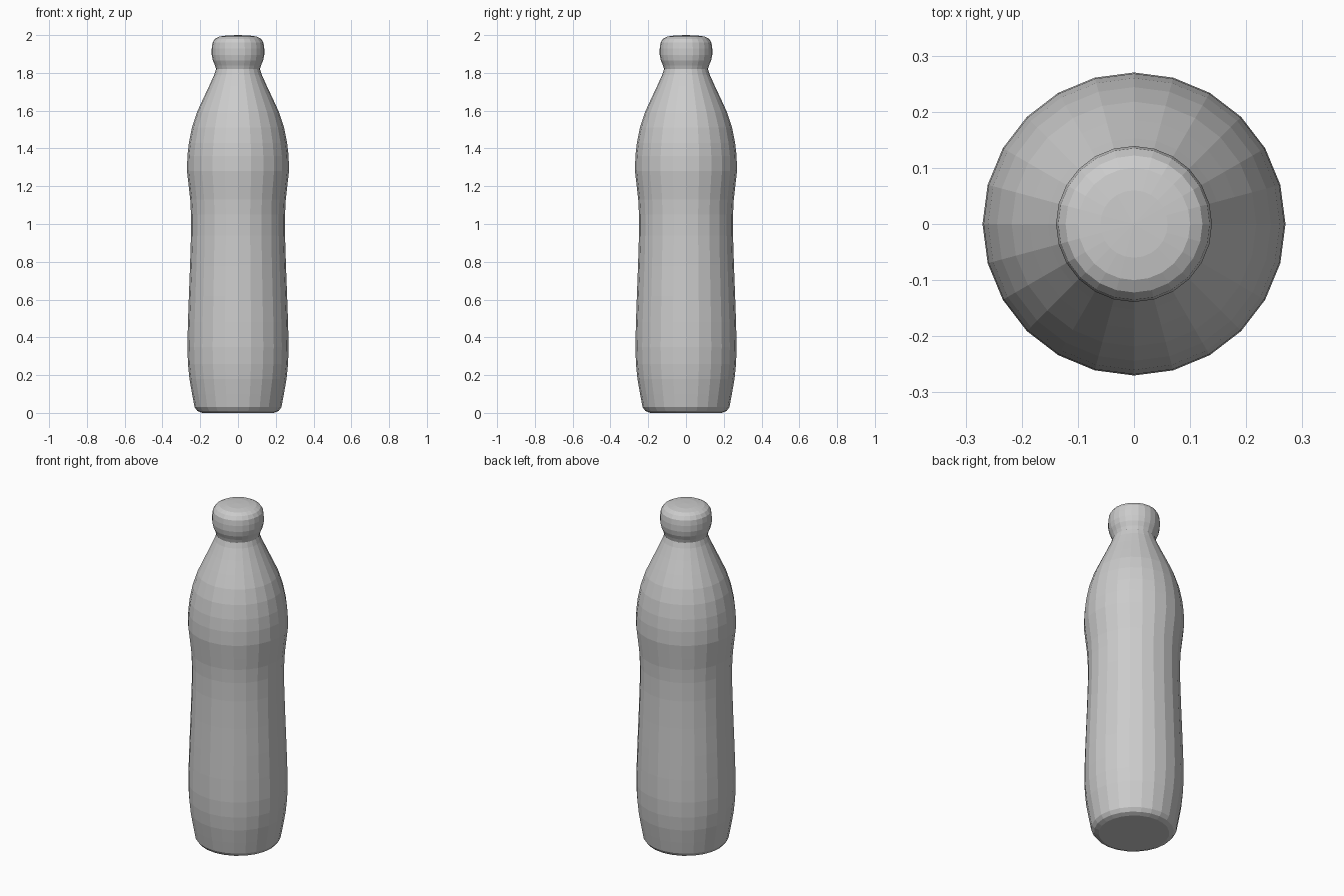
import bpy
import bmesh
from math import cos, sin, tau

if "Cube" in bpy.data.objects:
    bpy.data.objects.remove(bpy.data.objects["Cube"])

SIDES = 24


def lathe(name, profile):
    """Revolve (radius, z) points around z; radius 0 makes a pole."""
    bm = bmesh.new()
    rings = []
    for r, z in profile:
        if r == 0:
            rings.append([bm.verts.new((0, 0, z))] * SIDES)
        else:
            rings.append([bm.verts.new((r * cos(tau * i / SIDES), r * sin(tau * i / SIDES), z))
                          for i in range(SIDES)])
    for low, high in zip(rings, rings[1:]):
        for i in range(SIDES):
            j = (i + 1) % SIDES
            corners = list(dict.fromkeys((low[i], low[j], high[j], high[i])))
            bm.faces.new(corners)
    bmesh.ops.recalc_face_normals(bm, faces=bm.faces)
    mesh = bpy.data.meshes.new(name)
    bm.to_mesh(mesh)
    bm.free()
    obj = bpy.data.objects.new(name, mesh)
    bpy.context.collection.objects.link(obj)
    return obj


# Bottle body: base, gently waisted grip, shoulder and narrow neck
lathe("bottle_body", [
    (0, 0), (0.19, 0), (0.215, 0.01), (0.23, 0.03), (0.243, 0.10), (0.257, 0.18),
    (0.265, 0.26), (0.268, 0.35), (0.265, 0.48), (0.260, 0.62), (0.254, 0.78),
    (0.249, 0.94), (0.249, 1.05), (0.253, 1.13), (0.261, 1.20), (0.270, 1.28),
    (0.268, 1.36), (0.260, 1.43), (0.244, 1.51), (0.218, 1.59), (0.186, 1.66),
    (0.153, 1.73), (0.126, 1.79), (0.116, 1.82),
    (0.122, 1.84), (0.133, 1.865), (0.139, 1.895), (0.139, 1.93), (0.135, 1.96),
    (0.122, 1.98), (0.10, 1.992), (0.06, 1.998), (0, 2.0),
])
